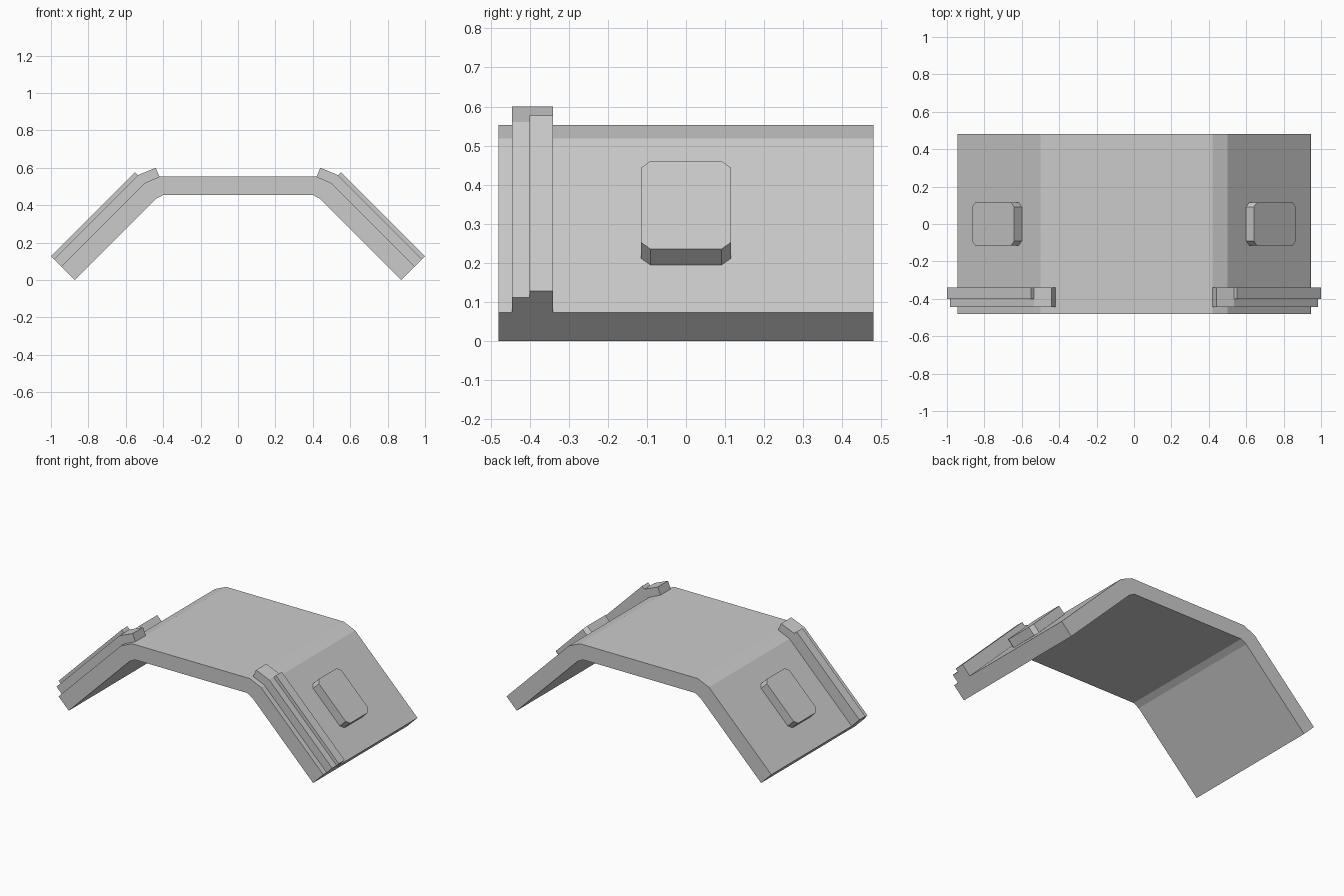
import bpy, bmesh, math
from mathutils import Matrix

if "Cube" in bpy.data.objects:
    bpy.data.objects.remove(bpy.data.objects["Cube"])


def finish(bm, name, mirror):
    bmesh.ops.recalc_face_normals(bm, faces=bm.faces)
    mesh = bpy.data.meshes.new(name)
    bm.to_mesh(mesh)
    bm.free()
    obj = bpy.data.objects.new(name, mesh)
    bpy.context.collection.objects.link(obj)
    if mirror:
        mod = obj.modifiers.new("mirror", 'MIRROR')
        mod.use_axis[0] = True
        mod.use_mirror_merge = False
    return obj


def prism(name, profile, y0, y1, mirror=True):
    """Extrude an (x, z) profile from y0 to y1."""
    bm = bmesh.new()
    face = bm.faces.new([bm.verts.new((x, y0, z)) for x, z in profile])
    ext = bmesh.ops.extrude_face_region(bm, geom=[face])
    verts = [v for v in ext["geom"] if isinstance(v, bmesh.types.BMVert)]
    bmesh.ops.translate(bm, verts=verts, vec=(0, y1 - y0, 0))
    return finish(bm, name, mirror)


# Bent plate: flat top, chamfered bends and 45 degree sides
outer = [(0.42, 0.553), (0.50, 0.518), (0.945, 0.073)]
inner = [(0.872, 0.0), (0.438, 0.434), (0.40, 0.455)]
half = outer + inner
prism("bent_plate", half + [(-x, z) for x, z in reversed(half)],
      -0.48, 0.48, mirror=False)

# Rail near the front edge, wrapping over the bend
prism("rail_base", [(0.945, 0.073), (0.984, 0.112), (0.535, 0.561),
                    (0.44, 0.60), (0.42, 0.553), (0.50, 0.518)],
      -0.445, -0.34)

# Raised step on the rear part of the rail
prism("rail_step", [(0.984, 0.112), (1.0, 0.128), (0.551, 0.577),
                    (0.535, 0.561)], -0.40, -0.34)

# Side pads with cut corners, lying on the slopes
bm = bmesh.new()
bmesh.ops.create_cube(bm, size=1, matrix=Matrix.Diagonal((0.318, 0.23, 0.058, 1)))
corners = [e for e in bm.edges
           if abs(e.verts[0].co.z - e.verts[1].co.z) > 0.01]
bmesh.ops.bevel(bm, geom=corners, offset=0.024, segments=1, affect='EDGES')
bm.transform(Matrix.Translation((0.7325, 0, 0.3275))
             @ Matrix.Rotation(math.radians(45), 4, 'Y'))
finish(bm, "side_pad", True)
